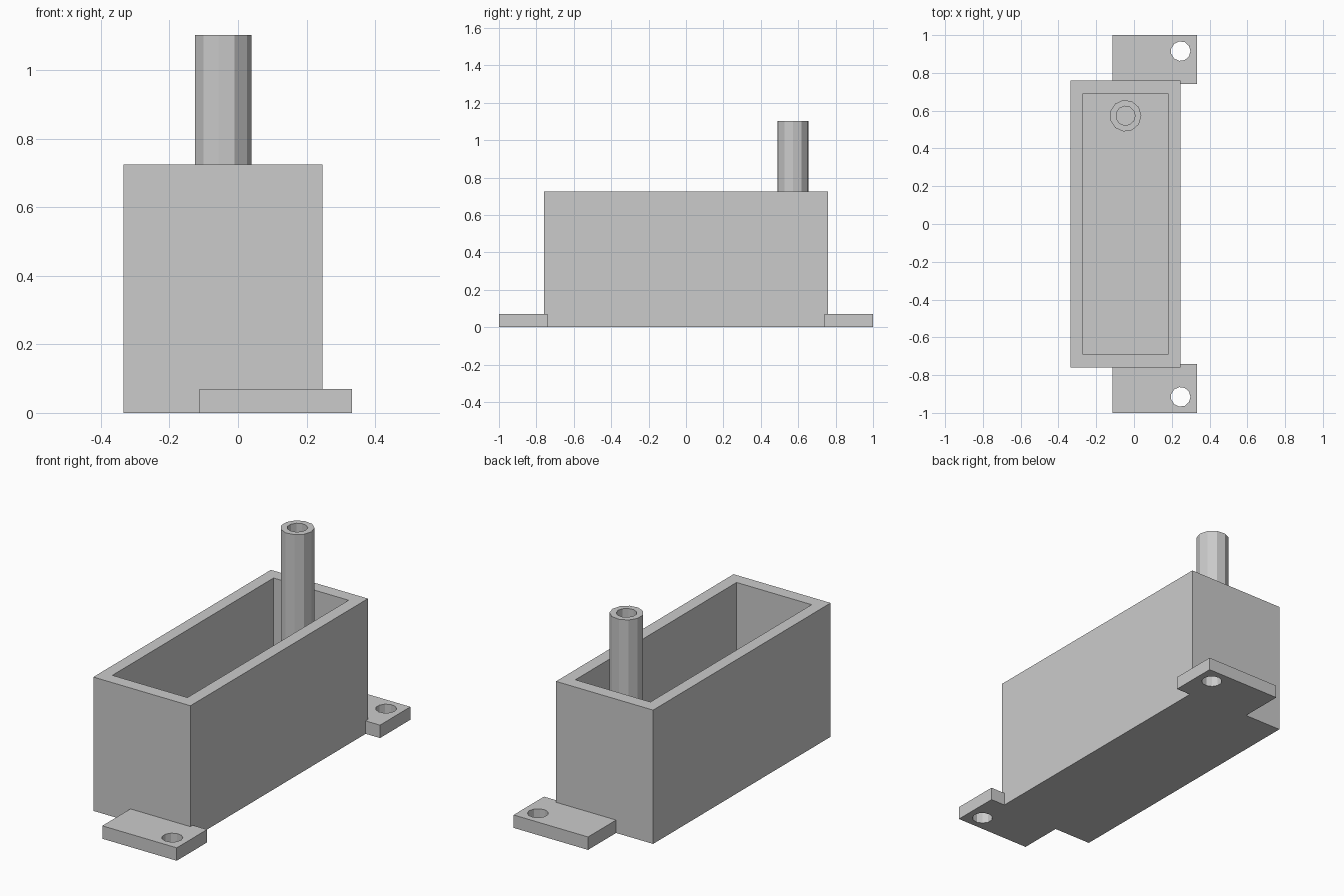
import bpy
import bmesh
from math import cos, sin, tau

cube = bpy.data.objects.get("Cube")
if cube:
    bpy.data.objects.remove(cube, do_unlink=True)

grey = bpy.data.materials.new("plain grey")
grey.use_nodes = True
grey.diffuse_color = (0.6, 0.6, 0.6, 1)
grey.node_tree.nodes["Principled BSDF"].inputs["Base Color"].default_value = (0.6, 0.6, 0.6, 1)

SIDES = 11


def prism(name, outline, z0, z1):
    """Extrude a counter-clockwise outline from z0 to z1."""
    bm = bmesh.new()
    base = bm.faces.new([bm.verts.new((x, y, z0)) for x, y in outline])
    top = bmesh.ops.extrude_face_region(bm, geom=[base], use_keep_orig=True)["geom"]
    for v in top:
        if isinstance(v, bmesh.types.BMVert):
            v.co.z = z1
    bmesh.ops.recalc_face_normals(bm, faces=bm.faces)
    mesh = bpy.data.meshes.new(name)
    bm.to_mesh(mesh)
    bm.free()
    mesh.materials.append(grey)
    obj = bpy.data.objects.new(name, mesh)
    bpy.context.collection.objects.link(obj)
    return obj


def rect(x0, x1, y0, y1):
    return [(x0, y0), (x1, y0), (x1, y1), (x0, y1)]


def circle(x, y, r):
    return [(x + r * cos(tau * i / SIDES), y + r * sin(tau * i / SIDES))
            for i in range(SIDES)]


def combine(target, other, operation):
    """Apply a boolean and remove the helper."""
    mod = target.modifiers.new(operation.lower(), 'BOOLEAN')
    mod.operation = operation
    mod.solver = 'EXACT'
    mod.object = other
    bpy.context.view_layer.objects.active = target
    bpy.ops.object.modifier_apply(modifier=mod.name)
    bpy.data.objects.remove(other, do_unlink=True)


# Open-topped box with a floor
FLOOR = 0.07
box = prism("box_with_mounting_tabs", rect(-0.335, 0.247, -0.76, 0.76), 0, 0.725)
combine(box, prism("cavity", rect(-0.27, 0.18, -0.69, 0.69), FLOOR, 0.9), 'DIFFERENCE')

# Mounting tabs at both ends, each with a screw hole
for side in (-1, 1):
    ends = sorted((side * 0.74, side * 1.0))
    combine(box, prism("tab", rect(-0.113, 0.333, *ends), 0, FLOOR), 'UNION')
    combine(box, prism("screw_hole", circle(0.247, side * 0.915, 0.052), -0.1, 0.2), 'DIFFERENCE')

# Hollow post standing on the floor near the back
post = prism("hollow_post", circle(-0.045, 0.573, 0.084), FLOOR, 1.103)
combine(post, prism("bore", circle(-0.045, 0.573, 0.051), FLOOR - 0.1, 1.3), 'DIFFERENCE')
